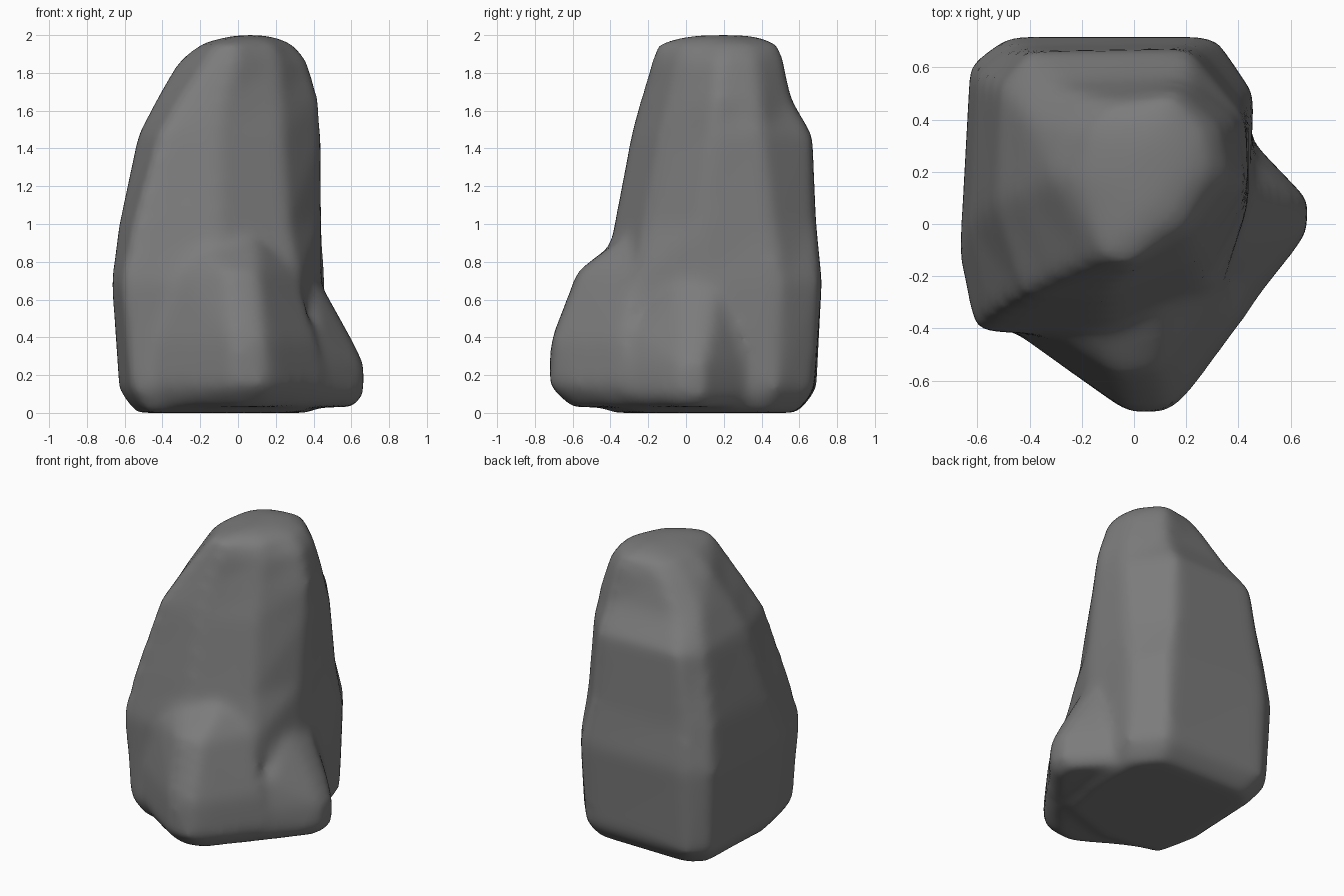
import bpy, bmesh

cube = bpy.data.objects.get("Cube")
if cube:
    bpy.data.objects.remove(cube)

stone = bpy.data.materials.new("dark grey stone")
stone.use_nodes = True
grey = (0.2, 0.2, 0.2, 1)
stone.diffuse_color = grey
stone.node_tree.nodes["Principled BSDF"].inputs["Base Color"].default_value = grey

bm = bmesh.new()


def add_points(points, z, scale=1):
    """Add a ring of points given in hundredths of a unit."""
    return [bm.verts.new((x * scale / 100, y * scale / 100, z / 100)) for x, y in points]


def loft(rings):
    """Skin consecutive rings and close both ends."""
    count = len(rings[0])
    for low, high in zip(rings, rings[1:]):
        for i in range(count):
            j = (i + 1) % count
            bm.faces.new((low[i], low[j], high[j], high[i]))
    bm.faces.new(rings[0][::-1])
    bm.faces.new(rings[-1])


def lump(levels):
    """Wrap a convex lump around a few outline points per height."""
    verts = [v for z, points in levels for v in add_points(points, z)]
    result = bmesh.ops.convex_hull(bm, input=verts)
    loose = [v for v in result["geom_interior"] if isinstance(v, bmesh.types.BMVert)]
    bmesh.ops.delete(bm, geom=loose, context="VERTS")


# Tall main mass: outlines run round from the front left corner
base = [(-56, -40), (-8, -46), (36, -31), (44, 8), (45, 48), (29, 68), (-48, 69), (-60, 59), (-63, -6)]
crown = [(2, 4), (5, 3), (12, 8), (16, 18), (14, 26), (9, 34), (2, 33), (-1, 28), (-2, 16)]
body = [
    (12, base),
    (70, [(-61, -41), (-10, -44), (33, -27), (44, 8), (46, 50), (31, 72), (-48, 72), (-63, 61), (-67, -12)]),
    (100, [(-55, -36), (-10, -38), (27, -22), (44, 8), (44, 45), (24, 69), (-47, 68), (-60, 57), (-63, 0)]),
    (147, [(-42, -28), (-10, -29), (24, -14), (44, 14), (43, 40), (21, 67), (-40, 66), (-51, 53), (-53, 8)]),
    (166, [(-31, -22), (-8, -24), (23, -9), (43, 16), (39, 39), (20, 56), (-31, 54), (-42, 43), (-43, 12)]),
    (187, [(-17, -16), (-1, -18), (22, -4), (37, 18), (33, 37), (17, 52), (-16, 48), (-26, 37), (-31, 18)]),
    (196, [(-11, -13), (-1, -15), (19, -1), (29, 20), (26, 35), (14, 49), (-7, 45), (-16, 36), (-19, 18)]),
    (200, crown),
]
loft([add_points(base, 0, 0.86)] + [add_points(points, z) for z, points in body])

# Wedge foot leaning out of the front
lump([
    (3, [(-40, -38), (0, -61), (14, -59), (40, -28), (0, 0)]),
    (14, [(-44, -43), (-3, -72), (14, -72), (22, -64), (45, -33), (0, 0)]),
    (38, [(-42, -43), (-2, -72), (13, -71), (20, -63), (43, -32), (0, 0)]),
    (75, [(-32, -42), (-6, -58), (10, -56), (31, -26), (0, 0)]),
    (91, [(-22, -36), (10, -36), (0, 0)]),
])

# Low spur on the side
lump([
    (3, [(38, -30), (60, -4), (62, 9), (42, 30), (0, 0)]),
    (10, [(43, -34), (66, -5), (67, 9), (45, 32), (0, 0)]),
    (26, [(42, -34), (66, -3), (67, 9), (45, 32), (0, 0)]),
    (43, [(42, -27), (58, 0), (58, 13), (44, 28), (0, 0)]),
    (68, [(42, -4), (44, 6), (44, 16), (0, 0)]),
])

bmesh.ops.recalc_face_normals(bm, faces=bm.faces)
mesh = bpy.data.meshes.new("boulder")
bm.to_mesh(mesh)
bm.free()
mesh.materials.append(stone)
boulder = bpy.data.objects.new("boulder", mesh)
bpy.context.collection.objects.link(boulder)

# Fuse the masses and wear the edges round
remesh = boulder.modifiers.new("fuse", "REMESH")
remesh.mode = "VOXEL"
remesh.voxel_size = 0.03
remesh.use_smooth_shade = True
wear = boulder.modifiers.new("wear", "SMOOTH")
wear.factor = 0.5
wear.iterations = 18
